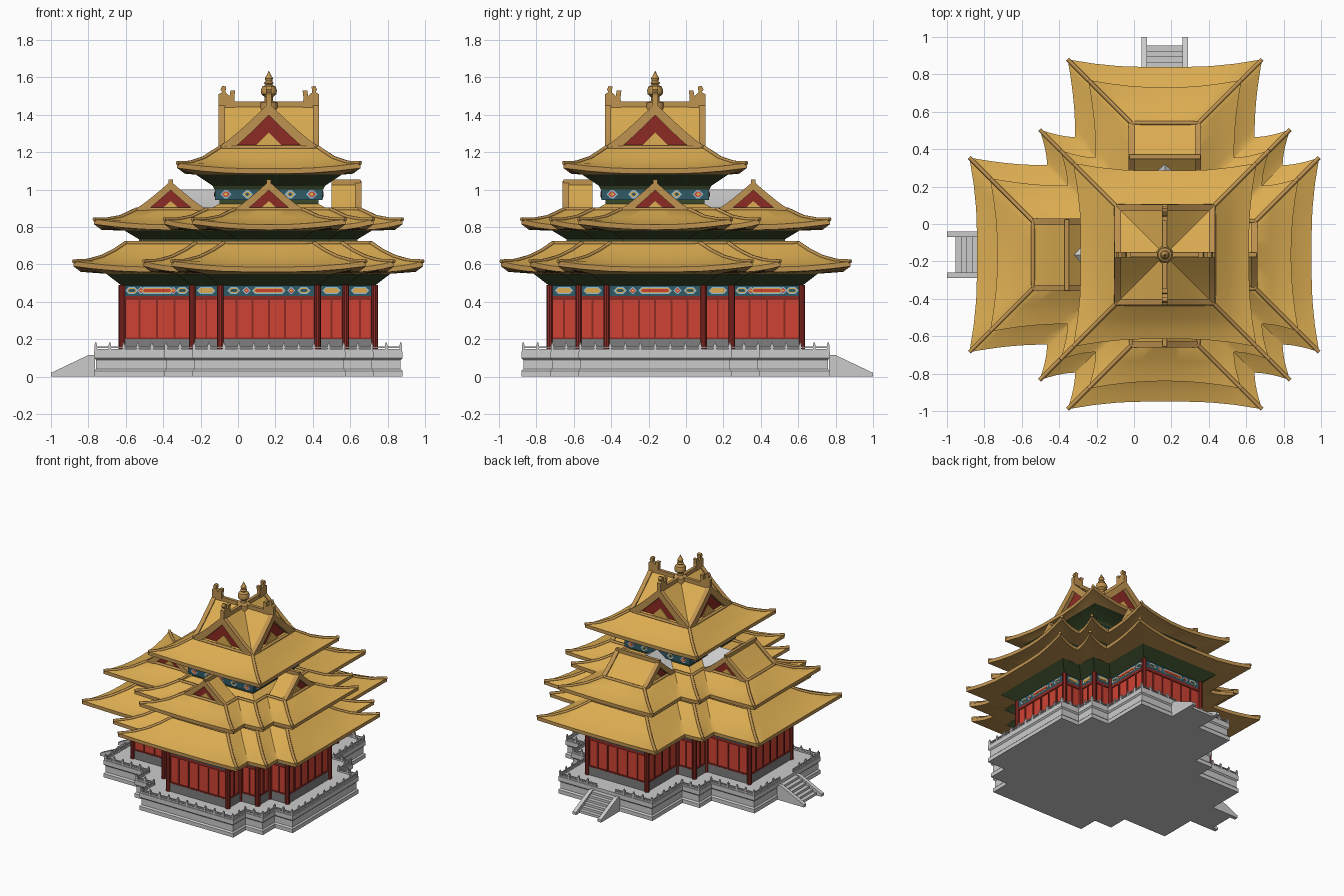
import bpy, bmesh, math
from mathutils import Vector

if "Cube" in bpy.data.objects:
    bpy.data.objects.remove(bpy.data.objects["Cube"])

CENTRE = (0.165, -0.165, 0)
COLOURS = {
    "roof gold": (0.72, 0.42, 0.085), "trim gold": (0.52, 0.29, 0.08),
    "wall red": (0.62, 0.055, 0.033), "column red": (0.27, 0.024, 0.018),
    "bracket green": (0.04, 0.065, 0.022), "beam teal": (0.03, 0.1, 0.13),
    "stone": (0.6, 0.6, 0.6), "dark stone": (0.21, 0.21, 0.21),
    "pale blue": (0.32, 0.52, 0.68)}
MATS = []
for label, rgb in COLOURS.items():
    mat = bpy.data.materials.new(label)
    mat.use_nodes = True
    mat.diffuse_color = (*rgb, 1)
    mat.node_tree.nodes["Principled BSDF"].inputs["Base Color"].default_value = (*rgb, 1)
    MATS.append(mat)
GOLD, TRIM, RED, DARK, GREEN, TEAL, STONE, GREY, BLUE = range(9)
DIRS = [Vector((1, 0)), Vector((0, 1)), Vector((-1, 0)), Vector((0, -1))]


def link(name, data):
    ob = bpy.data.objects.new(name, data)
    ob.location = CENTRE
    bpy.context.collection.objects.link(ob)
    return ob


def finish(bm, name, smooth=False):
    bmesh.ops.recalc_face_normals(bm, faces=bm.faces)
    mesh = bpy.data.meshes.new(name)
    for m in MATS:
        mesh.materials.append(m)
    bm.to_mesh(mesh)
    bm.free()
    ob = link(name, mesh)
    if smooth:
        bpy.ops.object.select_all(action='DESELECT')
        ob.select_set(True)
        bpy.context.view_layer.objects.active = ob
        bpy.ops.object.shade_smooth_by_angle(angle=math.radians(28))


def extrude(bm, pts, u, v, t0, t1, mat, o=Vector((0, 0)), end_mat=None):
    """Extrude a (distance along u, height) outline along v from t0 to t1."""
    rows = [[bm.verts.new((*(o + u * p + v * t), z)) for p, z in pts] for t in (t0, t1)]
    for row in rows:
        bm.faces.new(row).material_index = mat if end_mat is None else end_mat
    for i in range(len(pts)):
        j = (i + 1) % len(pts)
        bm.faces.new((rows[0][i], rows[0][j], rows[1][j], rows[1][i])).material_index = mat


def rect(p0, p1, z0, z1):
    return [(p0, z0), (p1, z0), (p1, z1), (p0, z1)]


def cross(off):
    """Stepped cross plan with two long arms; True marks outer corners."""
    a, c = 0.26 + off, 0.41 + off
    reach = [0.565 + off, 0.785 + off, 0.785 + off, 0.565 + off]
    out = []
    for k in range(4):
        u, v, d, e = DIRS[k], DIRS[(k + 1) % 4], reach[k], reach[(k + 1) % 4]
        for p, q, outer in ((d, a, True), (c, a, False), (c, c, True), (a, c, False), (a, e, True)):
            out.append((u * p + v * q, outer))
    return out


def square(h):
    return [(DIRS[k] * h + DIRS[(k + 1) % 4] * h, True) for k in range(4)]


def edges(plan):
    for i, (a, _) in enumerate(plan):
        d = plan[(i + 1) % len(plan)][0] - a
        u = d.normalized()
        yield i, a, u, Vector((u.y, -u.x)), d.length


SUB = 8


def ring(plan, z, flare):
    """Plan outline whose outer corners sweep out and up."""
    pts = []
    for i, (a, oa) in enumerate(plan):
        b, ob = plan[(i + 1) % len(plan)]
        length = (b - a).length
        for s in range(SUB):
            p, lift = a.lerp(b, s / SUB), 0
            pos = p.copy()
            for corner, outer in ((a, oa), (b, ob)):
                if outer:
                    w = flare * max(0, 1 - (p - corner).length / min(length, 0.35)) ** 2
                    pos += Vector((math.copysign(0.04, corner.x), math.copysign(0.04, corner.y))) * w
                    lift += 0.03 * w
            pts.append(Vector((*pos, z + lift)))
    return pts


def loft(name, plan, levels, hips_from=None, smooth=True):
    """Levels are (offset, height, flare, colour of the band above)."""
    bm = bmesh.new()
    rings = [ring(plan(o), z, f) for o, z, f, _ in levels]
    rows = [[bm.verts.new(p) for p in r] for r in rings]
    n = len(rows[0])
    for lo, hi, level in zip(rows, rows[1:], levels):
        for i in range(n):
            bm.faces.new((lo[i], lo[(i + 1) % n], hi[(i + 1) % n], hi[i])).material_index = level[3]
    bm.faces.new(rows[0]).material_index = levels[0][3]
    bm.faces.new(rows[-1]).material_index = levels[-1][3]
    finish(bm, name, smooth)
    if hips_from is not None:
        paths = [[r[i * SUB] for r in rings[hips_from:]]
                 for i, (_, outer) in enumerate(plan(0.3)) if outer]
        tubes(name + "_hip_ridges", paths)
        tubes(name + "_top_ridge", [rings[-1]], True)


def tubes(name, paths, closed=False):
    cu = bpy.data.curves.new(name, 'CURVE')
    cu.dimensions, cu.bevel_depth, cu.bevel_resolution = '3D', 0.011, 1
    cu.use_fill_caps = True
    cu.materials.append(MATS[TRIM])
    for path in paths:
        sp = cu.splines.new('POLY')
        sp.points.add(len(path) - 1)
        sp.use_cyclic_u = closed
        for pt, p in zip(sp.points, path):
            pt.co = (*p, 1)
    link(name, cu)


def slope(w, z0, z1, power, steps=5):
    xs = [w * i / steps for i in range(-steps, steps + 1)]
    return [(x, z0 + (z1 - z0) * (1 - abs(x) / w) ** power) for x in xs]


def gable_roof(bm, out, o, w, z0, z1, r0, r1, both):
    """Curved gable with verge boards, ridge beam and gold fretwork triangle."""
    u = Vector((-out.y, out.x))
    top = slope(w, z0, z1, 1.12)
    ends = ((r0, -1), (r1, 1)) if both else ((r1, 1),)
    extrude(bm, top, u, out, r0 + (0.025 if both else 0), r1 - 0.025, GOLD, o, DARK)
    drop = 0.2 * (z1 - z0) + 0.008
    for r, s in ends:
        under = [(x * 0.98, max(z - drop, z0 - 0.02)) for x, z in reversed(top)]
        extrude(bm, [(x, z + 0.01) for x, z in top] + under, u, out, r - s * 0.03, r + s * 0.004, TRIM, o)
        peak = z0 + 0.36 * (z1 - z0)
        extrude(bm, [(-w * 0.32, z0), (w * 0.32, z0), (0, peak)], u, out, r - s * 0.03, r - s * 0.018, GOLD, o)
    extrude(bm, rect(-0.012, 0.012, z1 - 0.03, z1 + 0.018), u, out, r0, r1, TRIM, o)


# Terrace with a moulded waist
loft("terrace", cross, [(.15, 0, 0, STONE), (.15, .03, 0, STONE), (.14, .04, 0, STONE),
                        (.14, .09, 0, STONE), (.15, .1, 0, STONE), (.15, .135, 0, STONE)], smooth=False)

# Balustrade, open where the stairs arrive
bm = bmesh.new()
for i, a, u, n, length in edges(cross(0.14)):
    count = max(2, round(length / 0.078))
    step = length / count
    for k in range(count):
        p = k * step
        stair = i in (4, 9)
        if not (stair and abs(p - length / 2) < 0.09):
            extrude(bm, rect(p - .007, p + .007, .13, .172), u, n, -.007, .007, STONE, a)
            extrude(bm, rect(p - .004, p + .004, .172, .182), u, n, -.004, .004, STONE, a)
        if not (stair and abs(p + step / 2 - length / 2) < 0.1):
            for z0, z1 in ((.13, .147), (.154, .161)):
                extrude(bm, rect(p, p + step, z0, z1), u, n, -.004, .004, STONE, a)
finish(bm, "balustrade")

# Stairs on the two long arms
bm = bmesh.new()
for out, side in ((DIRS[1], DIRS[0]), (DIRS[2], DIRS[1])):
    cheek = [(.93, 0), (1.165, 0), (1.165, .02), (.965, .115), (.93, .115)]
    for t in (-.125, .095):
        extrude(bm, cheek, out, side, t, t + .03, STONE)
    for k in range(6):
        extrude(bm, rect(.93, .97 + .03 * k, 0, .11 - .018 * k), out, side, -.095, .095, STONE)
finish(bm, "stairs")

# Walls: stone plinth, red panels, painted beam
loft("wall_plinth", cross, [(.005, .13, 0, GREY), (.005, .2, 0, GREY)], smooth=False)
loft("wall_panels", cross, [(-.004, .2, 0, RED), (-.004, .43, 0, RED)], smooth=False)
loft("painted_beam", cross, [(.004, .43, 0, TEAL), (.004, .487, 0, TEAL)], smooth=False)

frames, paint, columns = bmesh.new(), bmesh.new(), bmesh.new()


def lozenge(o, u, n, p, z, half, high, face, core, base):
    """Nested six-sided painted plates."""
    for k, m in enumerate((BLUE, face, core)):
        h, w = high * (1 - .3 * k), half - high * .4 * k
        tip = min(w, h)
        pts = [(p - w, z), (p - w + tip, z - h), (p + w - tip, z - h),
               (p + w, z), (p + w - tip, z + h), (p - w + tip, z + h)]
        if w - tip < .001:
            pts = [pts[0], (p, z - h), pts[3], (p, z + h)]
        extrude(paint, pts, u, n, base, base + .002 + .002 * k, m, o)


for i, a, u, n, length in edges(cross(0)):
    count = max(2, round(length / 0.088))
    for k in range(count + 1):
        p = length * k / count
        extrude(frames, rect(p - .005, p + .005, .2, .43), u, n, -.006, .003, DARK, a)
    for z0, z1 in ((.198, .208), (.41, .432)):
        extrude(frames, rect(0, length, z0, z1), u, n, -.006, .004, DARK, a)
    post = [(a.x + .018 * math.cos(t * math.pi / 5), a.y + .018 * math.sin(t * math.pi / 5)) for t in range(10)]
    lo, hi = ([columns.verts.new((x, y, z)) for x, y in post] for z in (.135, .49))
    for t in range(10):
        columns.faces.new((lo[t], lo[t - 9], hi[t - 9], hi[t])).material_index = DARK
    columns.faces.new(hi).material_index = DARK
    mid = length / 2
    lozenge(a, u, n, mid, .46, .09 if length > .3 else .05, .018, GOLD, RED if length > .3 else GOLD, .004)
    if length > .3:
        for s in (-1, 1):
            lozenge(a, u, n, mid + s * length * .23, .46, .022, .018, RED, GOLD, .004)
            lozenge(a, u, n, mid + s * length * .36, .46, .035, .018, GOLD, TEAL, .004)

# Tower body under the top roof, with its own painted beam
loft("tower_body", square, [(.265, .86, 0, GREEN), (.265, .945, 0, TEAL), (.287, .945, 0, TEAL),
                            (.287, 1.005, 0, GREEN), (.275, 1.005, 0, GREEN), (.275, 1.03, 0, GREEN)], smooth=False)
for i, a, u, n, length in edges(square(.287)):
    for k in range(5):
        lozenge(a, u, n, length * (k + .5) / 5, .975, .03, .022, (RED, GOLD)[k % 2], (GOLD, TEAL)[k % 2], 0)
finish(frames, "window_frames")
finish(paint, "painted_panels")
finish(columns, "columns", True)

# Three tiers of curved eaves over flared green brackets
loft("lower_roof", cross, [(0, .485, 0, GREEN), (.085, .55, 0, TRIM), (.22, .56, 1, TRIM), (.22, .587, 1, GOLD),
                           (.16, .606, .5, GOLD), (.1, .635, .2, GOLD), (.04, .672, .05, GOLD),
                           (-.02, .715, 0, GOLD)], 3)
loft("middle_roof", cross, [(-.09, .7, 0, GREEN), (-.09, .735, 0, GREEN), (-.015, .78, 0, TRIM),
                            (.11, .785, 1, TRIM), (.11, .812, 1, GOLD), (.06, .826, .5, GOLD),
                            (0, .85, .15, GOLD), (-.08, .895, 0, GOLD)], 4)
loft("middle_roof_core", square, [(.327, .89, 0, GOLD), (.262, .925, 0, GOLD)])
loft("top_roof", square, [(.29, 1.0, 0, GREEN), (.3, 1.02, 0, GREEN), (.39, 1.08, 0, TRIM), (.45, 1.085, 1, TRIM),
                          (.45, 1.112, 1, GOLD), (.4, 1.13, .5, GOLD), (.34, 1.165, .15, GOLD),
                          (.262, 1.225, 0, GOLD)], 4)

# Gabled ridges: outward on short arms, sideways on long arms
bm = bmesh.new()
zero = Vector((0, 0))
for d in (DIRS[0], DIRS[3]):
    gable_roof(bm, d, zero, .185, .885, 1.035, .335, .49, False)
for d, side in ((DIRS[1], DIRS[0]), (DIRS[2], DIRS[1])):
    gable_roof(bm, side, d * .525, .19, .885, 1.035, -.19, .19, True)
finish(bm, "middle_gables", True)
bm = bmesh.new()
for d in DIRS[:2]:
    gable_roof(bm, d, zero, .262, 1.222, 1.452, -.265, .265, True)
finish(bm, "top_gables", True)

# Pale saddle roofs joining the long arms to the tower
bm = bmesh.new()
for d, side in ((DIRS[1], DIRS[0]), (DIRS[2], DIRS[1])):
    extrude(bm, slope(.2, .88, 1.0, 1.3), side, d, .26, .49, STONE)
finish(bm, "saddle_roofs", True)

# Curled ornaments at the top ridge ends
bm = bmesh.new()
curl = [(.268, 1.44), (.268, 1.51), (.25, 1.52), (.258, 1.535), (.248, 1.555), (.228, 1.55), (.232, 1.52),
        (.21, 1.5), (.205, 1.53), (.18, 1.53), (.185, 1.49), (.18, 1.44)]
for k, d in enumerate(DIRS):
    extrude(bm, curl, d, DIRS[(k + 1) % 4], -.014, .014, TRIM)
finish(bm, "ridge_ornaments")

# Turned finial
bm = bmesh.new()
profile = [(.048, 1.42), (.048, 1.465), (.022, 1.475), (.022, 1.495), (.04, 1.51), (.043, 1.53), (.036, 1.55),
           (.018, 1.56), (.026, 1.57), (.018, 1.58), (.022, 1.595), (.013, 1.61), (.001, 1.635)]
verts = [bm.verts.new((r, 0, z)) for r, z in profile]
lines = [bm.edges.new(pair) for pair in zip(verts, verts[1:])]
bmesh.ops.spin(bm, geom=verts + lines, cent=(0, 0, 0), axis=(0, 0, 1), angle=math.tau, steps=16)
bmesh.ops.remove_doubles(bm, verts=bm.verts, dist=.0005)
for f in bm.faces:
    f.material_index = TRIM
finish(bm, "finial", True)
